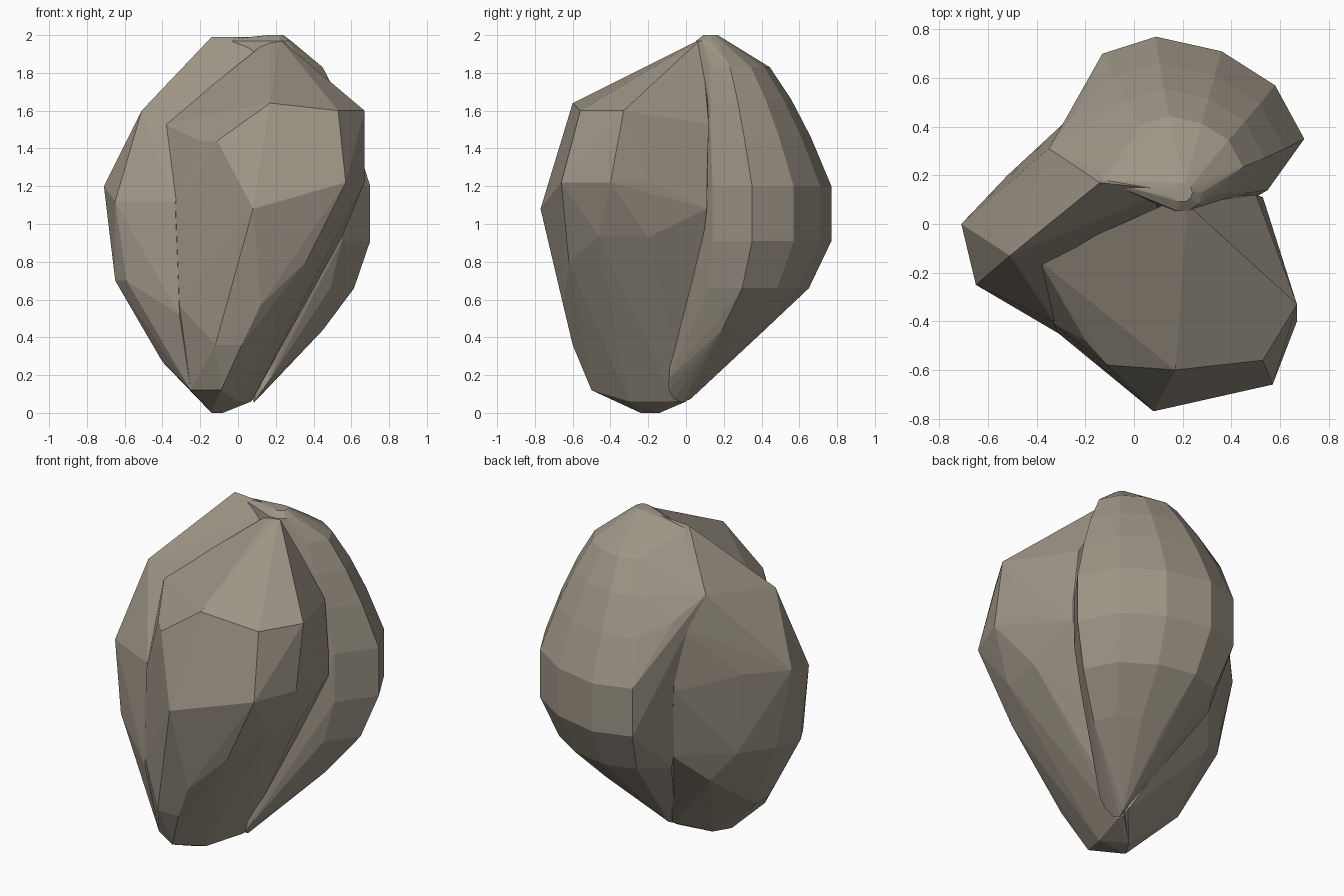
import bpy, bmesh, math
from mathutils import Vector

stone = bpy.data.materials.new("warm_grey")
stone.diffuse_color = (0.34, 0.30, 0.24, 1.0)


def hull_object(name, points):
    """Flat-faced convex lobe wrapped round its cross-section corners."""
    bm = bmesh.new()
    for p in points:
        bm.verts.new(p)
    bmesh.ops.convex_hull(bm, input=list(bm.verts))
    on_hull = {v for f in bm.faces for v in f.verts}
    for v in [v for v in bm.verts if v not in on_hull]:
        bm.verts.remove(v)
    bmesh.ops.recalc_face_normals(bm, faces=list(bm.faces))
    me = bpy.data.meshes.new(name)
    bm.to_mesh(me)
    bm.free()
    me.materials.append(stone)
    ob = bpy.data.objects.new(name, me)
    bpy.context.collection.objects.link(ob)
    return ob


def sections(*rings):
    """Each ring is a height followed by its plan corners."""
    return [(x, y, z) for z, *pts in rings for x, y in pts]


TOP = Vector((0.20, 0.13, 1.97))
LOW = Vector((0.15, -0.02, 0.15))

# back lobe: one plan outline swept between two poles
outline = [(0.55, 0.14), (0.70, 0.35), (0.58, 0.57), (0.36, 0.71),
           (0.09, 0.77), (-0.13, 0.70)]
profile = [(1.83, 0.50), (1.66, 0.68), (1.46, 0.84), (1.2, 1.0), (0.91, 1.0),
           (0.66, 0.84), (0.44, 0.54)]
pts = []
for z, w in profile:
    axis = LOW.lerp(TOP, (z - LOW.z) / (TOP.z - LOW.z))
    for x, y in outline:
        pts.append((axis.x + (x - axis.x) * w, axis.y + (y - axis.y) * w, z))
# small round caps at both poles, the lower one tilted
for i in range(10):
    a = math.tau * i / 10
    c, s = math.cos(a), math.sin(a)
    pts.append(TOP + Vector((0.08 * c, 0.08 * s, 0.0)))
    pts.append(TOP + Vector((0.04 * c, 0.04 * s, 0.03)))
    pts.append(LOW + Vector((0.065 * c, 0.075 * s, 0.095 * c)))
# inner edge where it meets the left lobe
pts += sections((1.97, (-0.13, 0.18)), (1.68, (-0.35, 0.31)),
                (1.55, (-0.24, 0.46)), (1.05, (-0.23, 0.45)),
                (0.63, (-0.19, 0.41)))
back = hull_object("back_lobe", pts)

# front lobe
front = hull_object("front_lobe", sections(
    (1.98, (0.17, 0.10), (0.22, 0.08)),
    (1.64, (0.17, -0.60)),
    (1.60, (0.53, -0.56), (0.67, -0.33)),
    (1.53, (-0.39, -0.15), (0.50, 0.12)),
    (1.44, (-0.20, -0.48), (-0.11, -0.58)),
    (1.22, (0.62, -0.19), (0.67, -0.40), (0.57, -0.66), (0.53, 0.11)),
    (1.08, (0.08, -0.77), (-0.33, -0.41), (0.53, 0.11)),
    (0.93, (0.55, -0.20), (0.52, -0.46)),
    (0.80, (0.36, -0.62)),
    (0.68, (0.33, -0.10), (0.36, 0.05), (0.24, -0.38)),
    (0.57, (-0.31, -0.45), (0.12, -0.65)),
    (0.36, (-0.12, -0.60), (0.02, -0.60), (0.08, -0.45)),
    (0.12, (-0.25, -0.40), (-0.09, -0.50)),
    (0.06, (0.0, -0.30), (0.07, -0.06), (0.07, 0.0)),
    (0.0, (-0.14, -0.24), (-0.08, -0.14)),
))

# left lobe
left = hull_object("left_lobe", sections(
    (1.99, (-0.14, 0.17), (0.15, 0.14)),
    (1.68, (-0.06, -0.07), (-0.35, 0.31)),
    (1.60, (-0.51, -0.13)),
    (1.53, (-0.40, -0.15), (-0.24, 0.46)),
    (1.20, (-0.71, 0.0), (-0.52, 0.20)),
    (1.12, (-0.65, -0.25), (-0.33, -0.40), (-0.24, 0.46)),
    (0.70, (-0.65, -0.17), (-0.59, -0.28), (-0.60, 0.0), (-0.47, 0.18),
     (-0.19, 0.41)),
    (0.52, (-0.31, -0.45), (-0.33, 0.24)),
    (0.27, (-0.40, -0.22), (-0.40, -0.10)),
    (0.12, (-0.25, -0.40), (-0.25, -0.22)),
    (0.08, (0.07, 0.03), (0.07, -0.05)),
    (0.0, (-0.14, -0.24), (-0.08, -0.14)),
))

# fuse the lobes into one skin with no hidden inner faces
for other in (back, left):
    mod = front.modifiers.new("fuse_" + other.name, 'BOOLEAN')
    mod.operation = 'UNION'
    mod.solver = 'EXACT'
    mod.object = other
    other.hide_render = True
front.name = "lobed_body"
